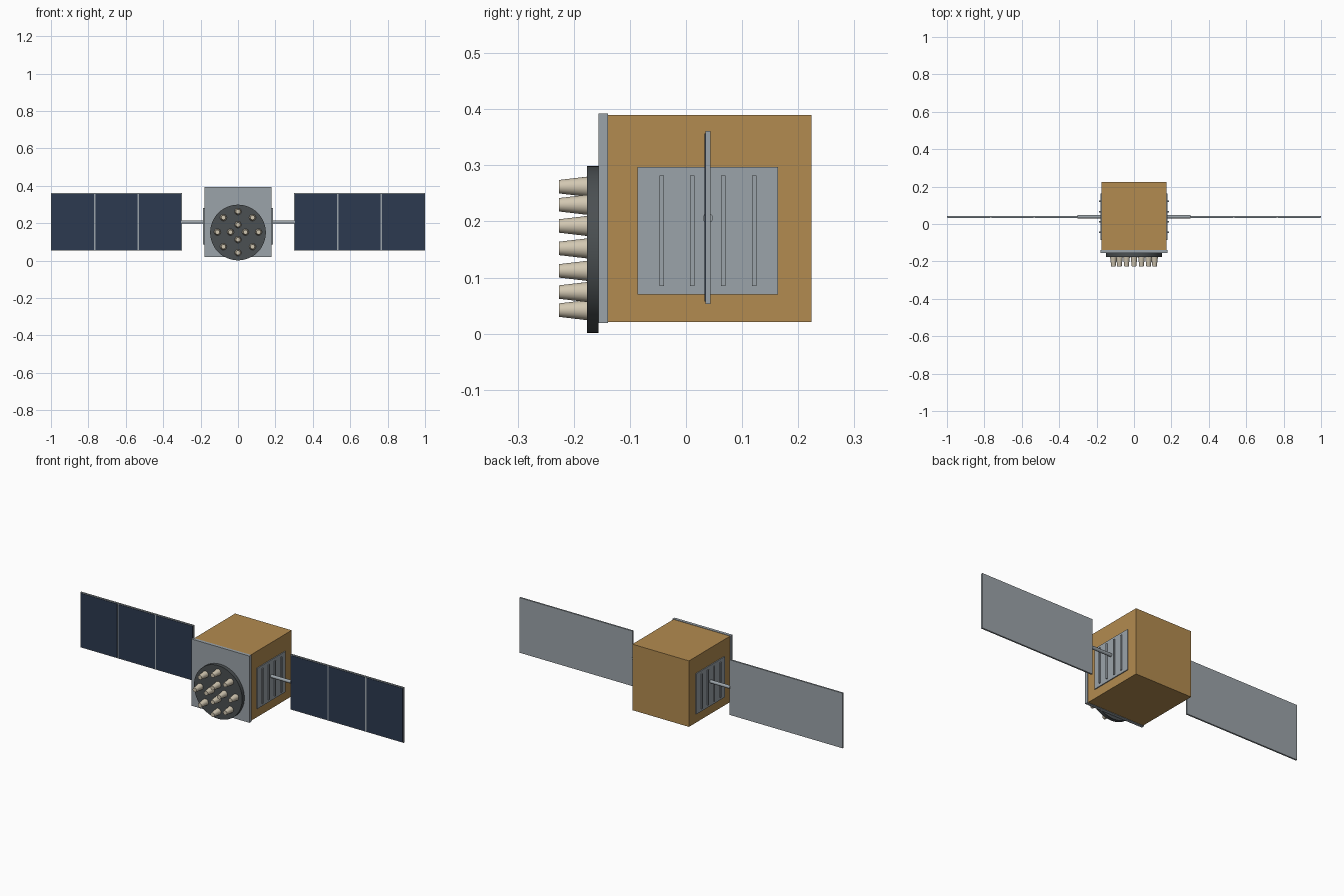
import bpy, bmesh, math
from mathutils import Matrix, Vector

old = bpy.data.objects.get("Cube")
if old:
    bpy.data.objects.remove(old, do_unlink=True)


def material(name, rgb):
    m = bpy.data.materials.new(name)
    m.use_nodes = True
    m.diffuse_color = (*rgb, 1)
    m.node_tree.nodes["Principled BSDF"].inputs["Base Color"].default_value = (*rgb, 1)
    return m


gold = material("gold foil", (0.45, 0.26, 0.08))
grey = material("light grey metal", (0.33, 0.37, 0.40))
blue = material("dark blue cells", (0.025, 0.042, 0.08))
dark = material("dark grey metal", (0.07, 0.08, 0.085))
beige = material("beige ceramic", (0.64, 0.57, 0.44))


def finish(name, bm, mat, smooth=False):
    mesh = bpy.data.meshes.new(name)
    bm.to_mesh(mesh)
    bm.free()
    mesh.materials.append(mat)
    ob = bpy.data.objects.new(name, mesh)
    bpy.context.collection.objects.link(ob)
    if smooth:
        bpy.ops.object.select_all(action="DESELECT")
        ob.select_set(True)
        bpy.context.view_layer.objects.active = ob
        bpy.ops.object.shade_smooth_by_angle(angle=math.radians(40))
    return ob


def box(name, x, y, z, mat):
    """Box from (min, max) pairs on each axis."""
    bm = bmesh.new()
    spans = [sorted(s) for s in (x, y, z)]
    centre = Vector([(a + b) / 2 for a, b in spans])
    size = [b - a for a, b in spans]
    bmesh.ops.create_cube(bm, size=1, matrix=Matrix.Translation(centre) @ Matrix.Diagonal((*size, 1)))
    return finish(name, bm, mat)


def cone(name, start, end, r1, r2, mat, sides=24):
    """Round part running from start to end."""
    bm = bmesh.new()
    start, end = Vector(start), Vector(end)
    axis = end - start
    turn = axis.to_track_quat("Z", "Y").to_matrix().to_4x4()
    bmesh.ops.create_cone(bm, cap_ends=True, segments=sides, radius1=r1, radius2=r2,
                          depth=axis.length, matrix=Matrix.Translation((start + end) / 2) @ turn)
    return finish(name, bm, mat, smooth=True)


# Main body and front plate
box("body", (-0.175, 0.175), (-0.14, 0.224), (0.021, 0.39), gold)
box("front_plate", (-0.18, 0.18), (-0.156, -0.139), (0.019, 0.392), grey)

# Antenna disc with two rings of tapered horns
DISC_Z = 0.15
cone("antenna_disc", (0, -0.156, DISC_Z), (0, -0.176, DISC_Z), 0.149, 0.149, dark, 48)
for ring, count, radius in (("inner", 4, 0.04), ("outer", 8, 0.11)):
    for i in range(count):
        a = math.tau * i / count
        x, z = radius * math.cos(a), DISC_Z + 0.002 + radius * math.sin(a)
        cone(f"{ring}_horn_{i + 1}", (x, -0.175, z), (x, -0.226, z), 0.018, 0.012, beige)

# Mirrored side parts
ARM_Y, ARM_Z = 0.039, 0.206
for side, s in (("left", 1), ("right", -1)):
    box(f"{side}_radiator", (s * 0.17, s * 0.18), (-0.086, 0.164), (0.07, 0.297), grey)
    for i in range(4):
        y = ARM_Y + (i - 1.5) * 0.055
        box(f"{side}_radiator_rib_{i + 1}", (s * 0.178, s * 0.186),
            (y - 0.004, y + 0.004), (0.085, 0.282), grey)
    cone(f"{side}_arm", (s * 0.17, ARM_Y, ARM_Z), (s * 0.302, ARM_Y, ARM_Z), 0.009, 0.009, grey, 16)
    # Solar wing with three cell plates on its front
    box(f"{side}_wing", (s * 0.3, s), (ARM_Y - 0.004, ARM_Y + 0.005), (0.053, 0.361), grey)
    pitch = 0.7 / 3
    for i in range(3):
        x = 0.3 + i * pitch
        box(f"{side}_cells_{i + 1}", (s * (x + 0.004), s * (x + pitch - 0.004)),
            (ARM_Y - 0.006, ARM_Y - 0.003), (0.057, 0.357), blue)
